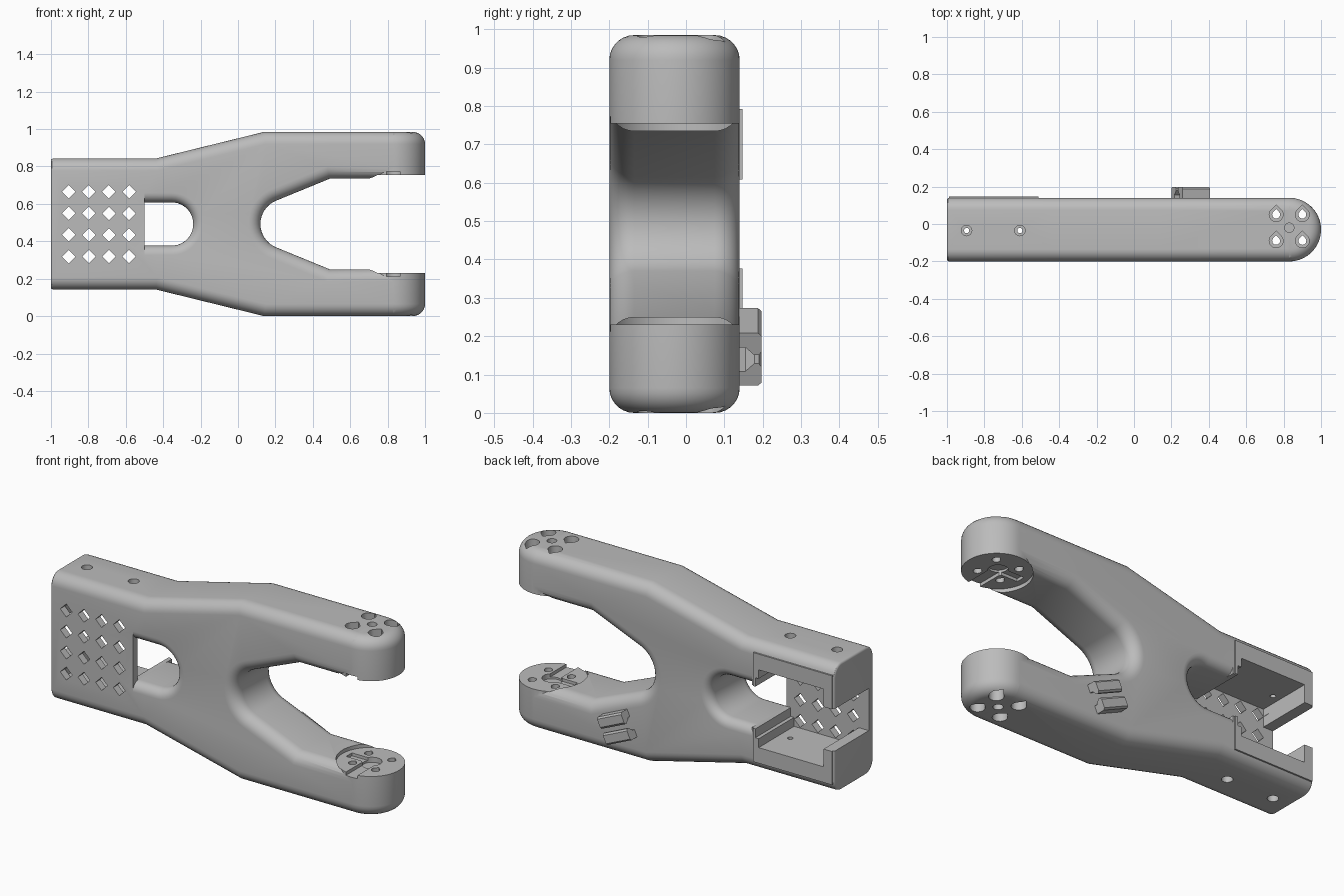
import bpy, bmesh, math
from mathutils import Matrix, Vector

if "Cube" in bpy.data.objects:
    bpy.data.objects.remove(bpy.data.objects["Cube"], do_unlink=True)

MID = 0.4925            # height of the symmetry plane; parts are built around it
FRONT, BACK = -0.2, 0.14
TIP_X, TIP_Y, TIP_R = 0.83, -0.03, 0.17

plastic = bpy.data.materials.new("grey_plastic")
plastic.use_nodes = True
GREY = (0.5, 0.5, 0.5, 1)
plastic.diffuse_color = GREY
plastic.node_tree.nodes["Principled BSDF"].inputs["Base Color"].default_value = GREY


def finish(bm, name):
    bmesh.ops.recalc_face_normals(bm, faces=bm.faces)
    mesh = bpy.data.meshes.new(name)
    bm.to_mesh(mesh)
    bm.free()
    mesh.materials.append(plastic)
    obj = bpy.data.objects.new(name, mesh)
    bpy.context.collection.objects.link(obj)
    return obj


def add_prism(bm, pts, axis, a, b):
    """Extrude a flat outline along x (points are z,y), y (x,z) or z (x,y)."""
    place = {"x": lambda p, d: (d, p[1], p[0]),
             "y": lambda p, d: (p[0], d, p[1]),
             "z": lambda p, d: (p[0], p[1], d)}[axis]
    rings = [[bm.verts.new(place(p, d)) for p in pts] for d in (a, b)]
    bm.faces.new(rings[0])
    bm.faces.new(rings[1])
    n = len(pts)
    for i in range(n):
        j = (i + 1) % n
        bm.faces.new((rings[0][i], rings[0][j], rings[1][j], rings[1][i]))
    bmesh.ops.recalc_face_normals(bm, faces=bm.faces)


def prisms(name, outlines, axis, a, b):
    bm = bmesh.new()
    for pts in outlines:
        add_prism(bm, pts, axis, a, b)
    return finish(bm, name)


def round_edges(bm, chosen, offset, segments):
    edges = [e for e in bm.edges if chosen(e)]
    bmesh.ops.bevel(bm, geom=edges, offset=offset, segments=segments,
                    profile=0.5, affect="EDGES")


def arc(cx, cy, r, start, end, n):
    angles = [math.radians(start + (end - start) * i / n) for i in range(n + 1)]
    return [(cx + r * math.cos(t), cy + r * math.sin(t)) for t in angles]


def circle(cx, cy, r, n=24):
    return arc(cx, cy, r, 0, 360, n)[:-1]


def rect(x0, x1, y0, y1):
    return [(x0, y0), (x1, y0), (x1, y1), (x0, y1)]


def teardrop(cx, cy, r):
    return arc(cx, cy, r, 135, 405, 18)[::1] + [(cx, cy + r * 1.4)]


def combine(target, other, op="DIFFERENCE"):
    other.hide_render = True
    mod = target.modifiers.new("cut", "BOOLEAN")
    mod.operation, mod.solver, mod.object = op, "EXACT", other
    bpy.context.view_layer.objects.active = target
    bpy.ops.object.modifier_apply(modifier=mod.name)
    bpy.data.objects.remove(other, do_unlink=True)


# Forked body with rounded front and back rims
upper = [(0.49, 0.242), (TIP_X, 0.242), (TIP_X, MID), (0.14, MID), (-0.44, 0.35), (-1, 0.35)]
throat = arc(0.255, 0, 0.135, 245, 115, 16)
outline = throat + upper + [(x, -z) for x, z in reversed(upper)]
bm = bmesh.new()
add_prism(bm, outline, "y", FRONT, BACK)


def on_end(edge):
    return all(v.co.x < -0.999 for v in edge.verts)


def on_rim(edge):
    a, b = (v.co for v in edge.verts)
    return abs(a.y - b.y) < 1e-5 and min(a.x, b.x) < TIP_X - 1e-4 and not on_end(edge)


round_edges(bm, on_rim, 0.065, 7)
round_edges(bm, on_end, 0.012, 3)
body = finish(bm, "forked_body")

# Round arm tips, seated in shallow recesses on the inner faces
combine(body, prisms("tip_recess", [circle(TIP_X, TIP_Y, 0.174, 64)], "z", -0.262, 0.262))
for side in (1, -1):
    bm = bmesh.new()
    add_prism(bm, circle(TIP_X, TIP_Y, TIP_R, 64), "z", side * 0.262, side * MID)
    round_edges(bm, lambda e: all(abs(v.co.z) > MID - 1e-4 for v in e.verts), 0.065, 7)
    combine(body, finish(bm, "arm_tip"), "UNION")

# Raised back lip around the base
lip = prisms("back_lip", [rect(-0.99, -0.51, -0.3, 0.3)], "y", 0.1, 0.147)
combine(body, lip, "UNION")

# Window with a flared rim, flat on the base side
FLARE = 0.05
levels = [(FRONT - 0.02, FLARE), (BACK + 0.02, FLARE)]
for i in range(7):
    t = i / 6 * math.pi / 2
    depth, extra = FLARE * (1 - math.cos(t)), FLARE * (1 - math.sin(t))
    levels += [(FRONT + depth, extra), (BACK - depth, extra)]
levels.sort()
bm = bmesh.new()
rings = []
for y, extra in levels:
    r = 0.116 + extra
    pts = [(-0.5, -r)] + arc(-0.355, 0, r, -90, 90, 20) + [(-0.5, r)]
    rings.append([bm.verts.new((x, y, z)) for x, z in pts])
for low, high in zip(rings, rings[1:]):
    for i in range(len(low)):
        j = (i + 1) % len(low)
        bm.faces.new((low[i], low[j], high[j], high[i]))
bm.faces.new(rings[0])
bm.faces.new(rings[-1])
combine(body, finish(bm, "window_cutter"))

# Base pocket: open channel, wide bay and a stair step beside the window
for pts in (rect(-1.1, -0.49, -0.116, 0.116),
            rect(-0.94, -0.545, -0.214, 0.214),
            rect(-0.9, -0.525, -0.165, 0.165)):
    combine(body, prisms("pocket_cutter", [pts], "y", -0.16, 0.3))

# Diamond vents in the front plate
vents = [circle(-0.905 + 0.1075 * i, -0.174 + 0.1155 * j, 0.036, 4)
         for i in range(4) for j in range(4)]
combine(body, prisms("vent_cutter", vents, "y", -0.3, -0.12))

# Screw holes in the base sides and the arm tips
base_screws = [(-0.895, -0.035), (-0.61, -0.035)]
tip_screws = [(TIP_X + dx, -0.02 + dy) for dx in (-0.07, 0.07) for dy in (-0.07, 0.07)]
for side in (1, -1):
    def drill(outlines, near, far):
        combine(body, prisms("drill", outlines, "z", side * near, side * far))
    drill([circle(x, y, 0.028) for x, y in base_screws], 0.31, 0.4)
    drill([circle(x, y, 0.014) for x, y in base_screws], 0.2, 0.33)
    drill([teardrop(x, y, 0.037) for x, y in tip_screws], 0.31, 0.6)
    drill([teardrop(x, y, 0.021) for x, y in tip_screws], 0.2, 0.33)
    drill([circle(TIP_X, -0.02, 0.025)], 0.4, 0.6)
    # Horn seat: hub, front slot and side slot in the inner pad
    drill([circle(TIP_X, -0.02, 0.05)], 0.2, 0.29)
    drill([rect(0.795, 0.865, -0.3, -0.02)], 0.2, 0.28)
    drill([rect(0.69, 0.83, -0.045, 0.005)], 0.2, 0.278)

# Pair of cable hooks on the back of one arm, leaning over the gap between them
section = [(0.034, 0.13), (0.034, 0.155), (0.012, 0.178), (0.012, 0.19),
           (0.022, 0.197), (0.066, 0.197), (0.075, 0.188), (0.075, 0.13)]
tilt = (Matrix.Translation((0.303, 0, 0.172 - MID))
        @ Matrix.Rotation(math.radians(24), 4, "Y"))
hooks = []
for side, name in ((1, "upper_cable_hook"), (-1, "lower_cable_hook")):
    hook = prisms(name, [[(side * v, y) for v, y in section]], "x", -0.08, 0.08)
    hook.data.transform(tilt)
    hooks.append(hook)

# Stand on the ground and smooth the rounded faces
for obj in [body] + hooks:
    obj.data.transform(Matrix.Translation(Vector((0, 0, MID))))
    bpy.ops.object.select_all(action="DESELECT")
    obj.select_set(True)
    bpy.context.view_layer.objects.active = obj
    bpy.ops.object.shade_smooth_by_angle(angle=math.radians(30))
